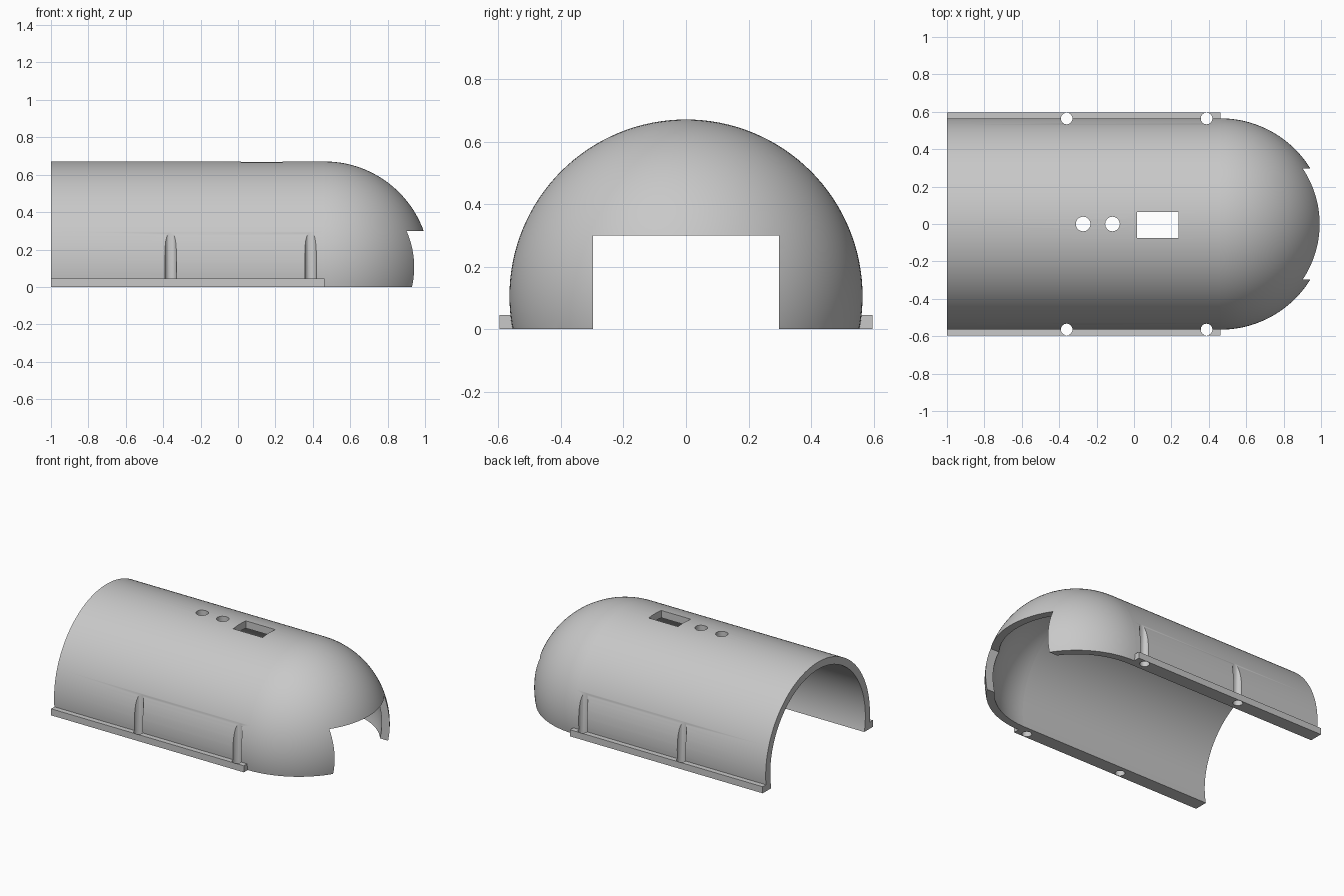
import bpy
import bmesh
from math import cos, sin, pi, radians
from mathutils import Matrix

if "Cube" in bpy.data.objects:
    bpy.data.objects.remove(bpy.data.objects["Cube"], do_unlink=True)

OUTER, INNER = 0.565, 0.515   # shell radii
AXIS_Z = 0.106                # height of the shell's axis
SEAM = 0.462                  # where the tube meets the dome
EDGE = 0.597                  # outer side of the rails

grey = bpy.data.materials.new("plain_grey")
grey.use_nodes = True
grey.diffuse_color = (0.58, 0.58, 0.58, 1)
grey.node_tree.nodes["Principled BSDF"].inputs["Base Color"].default_value = (0.58, 0.58, 0.58, 1)


def finish(name, bm):
    bmesh.ops.recalc_face_normals(bm, faces=bm.faces)
    mesh = bpy.data.meshes.new(name)
    bm.to_mesh(mesh)
    bm.free()
    mesh.materials.append(grey)
    obj = bpy.data.objects.new(name, mesh)
    bpy.context.collection.objects.link(obj)
    return obj


def revolve(name, profile, closed):
    """Spin (x, radius) points around the shell's long axis."""
    bm = bmesh.new()
    verts = [bm.verts.new((x, 0, AXIS_Z + r)) for x, r in profile]
    pairs = list(zip(verts, verts[1:]))
    if closed:
        pairs.append((verts[-1], verts[0]))
    edges = [bm.edges.new(p) for p in pairs]
    bmesh.ops.spin(bm, geom=verts + edges, cent=(0, 0, AXIS_Z), axis=(1, 0, 0),
                   angle=2 * pi, steps=128, use_duplicate=False)
    bmesh.ops.remove_doubles(bm, verts=bm.verts, dist=0.0001)
    return finish(name, bm)


def box(name, x0, x1, y0, y1, z0, z1):
    bm = bmesh.new()
    place = Matrix.Translation(((x0 + x1) / 2, (y0 + y1) / 2, (z0 + z1) / 2))
    size = Matrix.Diagonal((x1 - x0, y1 - y0, z1 - z0, 1))
    bmesh.ops.create_cube(bm, size=1, matrix=place @ size)
    return finish(name, bm)


def rod(name, x, y, radius, z0, z1):
    bm = bmesh.new()
    bmesh.ops.create_cone(bm, cap_ends=True, segments=32, radius1=radius, radius2=radius,
                          depth=z1 - z0, matrix=Matrix.Translation((x, y, (z0 + z1) / 2)))
    return finish(name, bm)


def combine(target, tool, operation):
    mod = target.modifiers.new("combine", 'BOOLEAN')
    mod.operation = operation
    mod.solver = 'EXACT'
    mod.object = tool
    bpy.context.view_layer.objects.active = target
    bpy.ops.object.modifier_apply(modifier=mod.name)
    bpy.data.objects.remove(tool, do_unlink=True)


# Half-tube body
body = revolve("tube_body", [(-1.05, INNER), (-1.05, OUTER), (SEAM, OUTER), (SEAM, INNER)], True)

# Rails along both lower edges
for side in (-1, 1):
    y0, y1 = sorted((side * 0.535, side * EDGE))
    combine(body, box("rail", -1.05, SEAM, y0, y1, -0.05, 0.045), 'UNION')

# Trim the underside and the open end
combine(body, box("floor_cutter", -2, 2, -1, 1, -1, 0), 'DIFFERENCE')
combine(body, box("end_cutter", -2, -1, -1, 1, -1, 1), 'DIFFERENCE')

# Screw holes, which also groove the wall above the rails
for x in (-0.36, 0.388):
    for side in (-1, 1):
        combine(body, rod("screw_cutter", x, side * 0.564, 0.031, -0.2, 0.5), 'DIFFERENCE')

# Two round holes and a rectangular window in the roof
for x in (-0.272, -0.115):
    combine(body, rod("roof_hole_cutter", x, 0, 0.039, 0.4, 0.9), 'DIFFERENCE')
combine(body, box("window_cutter", 0.016, 0.239, -0.075, 0.063, 0.4, 0.9), 'DIFFERENCE')

# Quarter-sphere dome with a square doorway
STEPS = 32
arc = [i * pi / 2 / STEPS for i in range(STEPS + 1)]
outer = [(SEAM + OUTER * cos(a), OUTER * sin(a)) for a in arc]
inner = [(SEAM + INNER * cos(a), INNER * sin(a)) for a in reversed(arc)]
dome = revolve("dome_end", outer + inner, False)
combine(dome, box("floor_cutter", -2, 2, -1, 1, -1, 0), 'DIFFERENCE')
combine(dome, box("doorway_cutter", 0.6, 2, -0.298, 0.298, -0.5, 0.3), 'DIFFERENCE')

# Smooth shading with crisp edges
for obj in (body, dome):
    bpy.ops.object.select_all(action='DESELECT')
    obj.select_set(True)
    bpy.context.view_layer.objects.active = obj
    bpy.ops.object.shade_smooth_by_angle(angle=radians(30))
